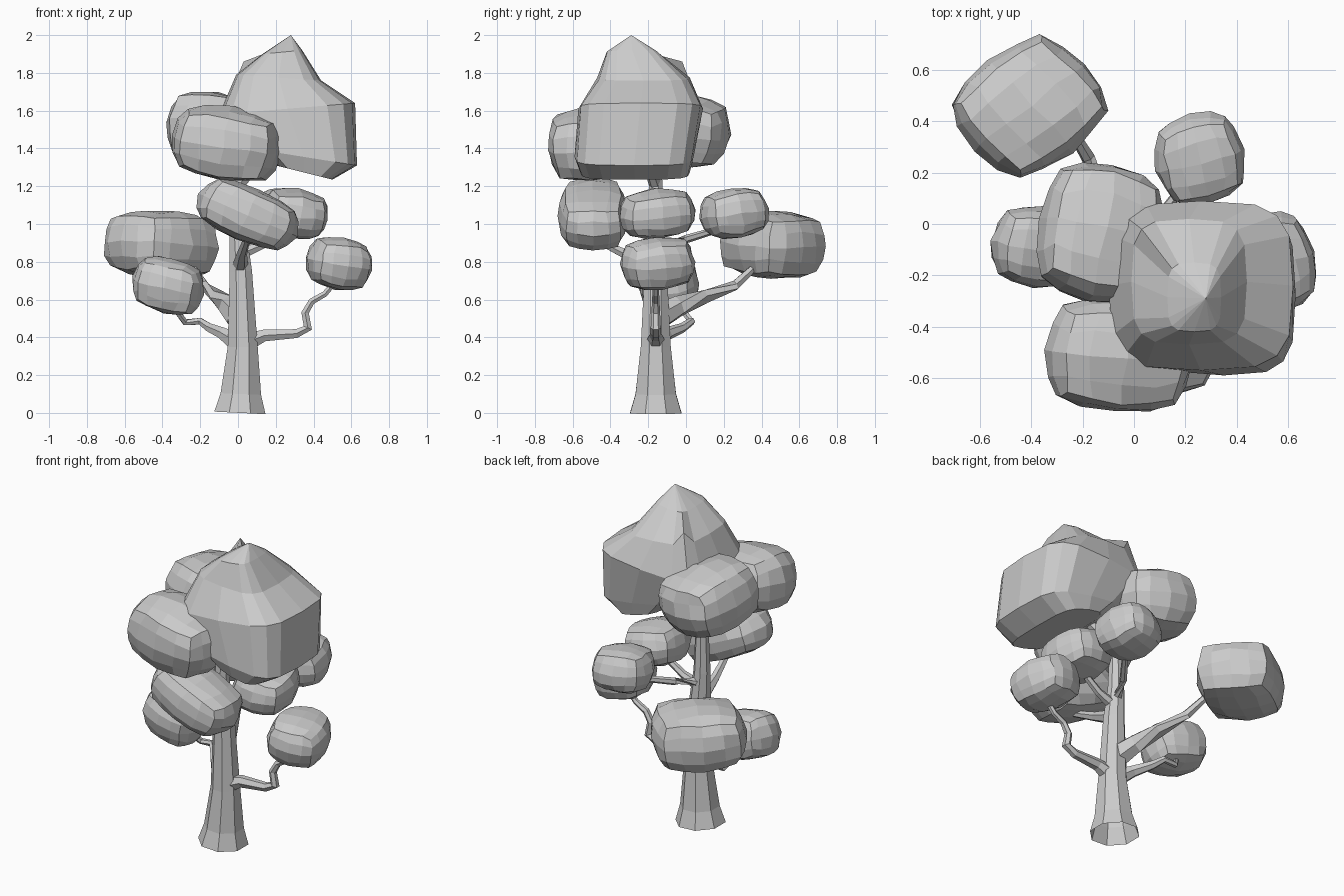
import bpy, bmesh, math, random
from mathutils import Vector, Matrix, Euler

cube = bpy.data.objects.get("Cube")
if cube:
    bpy.data.objects.remove(cube, do_unlink=True)
random.seed(4)

# One plain grey for the whole tree
grey = bpy.data.materials.new("plain_grey")
grey.use_nodes = True
GREY = (0.6, 0.6, 0.6, 1)
grey.diffuse_color = GREY
grey.node_tree.nodes["Principled BSDF"].inputs["Base Color"].default_value = GREY


def finish(bm, name):
    bmesh.ops.recalc_face_normals(bm, faces=bm.faces[:])
    mesh = bpy.data.meshes.new(name)
    bm.to_mesh(mesh)
    bm.free()
    mesh.materials.append(grey)
    obj = bpy.data.objects.new(name, mesh)
    bpy.context.collection.objects.link(obj)
    return obj


def bridge(bm, rings):
    """Join each ring of vertices to the next with quads."""
    for a, b in zip(rings, rings[1:]):
        for k in range(len(a)):
            n = (k + 1) % len(a)
            bm.faces.new((a[k], a[n], b[n], b[k]))


def tube(name, path, sides=6):
    """Faceted tube through points (x, y, z, radius), open at its foot."""
    bm = bmesh.new()
    pts = [Vector(p[:3]) for p in path]
    rings = []
    for i, p in enumerate(pts):
        along = (pts[min(i + 1, len(pts) - 1)] - pts[max(i - 1, 0)]).normalized()
        side = along.cross(Vector((0, 1, 0)))
        if side.length < 0.5:
            side = along.cross(Vector((1, 0, 0)))
        side.normalize()
        up = along.cross(side)
        ring = []
        for k in range(sides):
            a = math.tau * (k + 0.5) / sides
            ring.append(bm.verts.new(p + path[i][3] * (side * math.cos(a) + up * math.sin(a))))
        rings.append(ring)
    bridge(bm, rings)
    bm.faces.new(rings[-1])
    return finish(bm, name)


def foliage(name, lo, hi, dims, rot, boxy=0.2):
    """Rounded box of leaves, turned by rot degrees and fitted between lo and hi."""
    bm = bmesh.new()
    bmesh.ops.create_cube(bm, size=2)
    bmesh.ops.subdivide_edges(bm, edges=bm.edges[:], cuts=3, use_grid_fill=True)
    turn = Euler([math.radians(r) for r in rot]).to_matrix()
    size = Matrix.Diagonal(dims)
    for v in bm.verts:
        ball = v.co.normalized()
        v.co = turn @ size @ (ball.lerp(v.co, boxy))
        v.co += Vector([random.uniform(-1, 1) for _ in range(3)]) * 0.04 * min(dims)
    for axis in range(3):
        low = min(v.co[axis] for v in bm.verts)
        high = max(v.co[axis] for v in bm.verts)
        for v in bm.verts:
            t = (v.co[axis] - low) / (high - low)
            v.co[axis] = lo[axis] + t * (hi[axis] - lo[axis])
    return finish(bm, name)


def crown(name, rows, tip, spur, sides=16):
    """Rounded-square rows (left x, right x, front y, back y, left z, right z) up to a tip."""
    bm = bmesh.new()
    rings = []
    for x0, x1, y0, y1, z0, z1 in rows:
        ring = []
        for k in range(sides):
            a = math.tau * k / sides
            c, s = math.cos(a), math.sin(a)
            u = 0.5 + 0.5 * math.copysign(abs(c) ** 0.55, c)
            w = 0.5 + 0.5 * math.copysign(abs(s) ** 0.55, s)
            ring.append(bm.verts.new((x0 + u * (x1 - x0), y0 + w * (y1 - y0), z0 + u * (z1 - z0))))
        rings.append(ring)
    bridge(bm, rings)
    bm.faces.new(rings[0])
    top = bm.verts.new(tip)
    for k in range(sides):
        bm.faces.new((rings[-1][k], rings[-1][(k + 1) % sides], top))
    # Draw one back corner out into a second, smaller point
    spur = Vector(spur)
    min(rings[-2], key=lambda v: (v.co - spur).length).co = spur
    return finish(bm, name)


# Trunk with flared foot
tube("trunk", [(0.01, -0.16, 0, 0.147), (0.015, -0.16, 0.1, 0.116),
               (0.025, -0.16, 0.35, 0.086), (0.015, -0.16, 0.75, 0.064),
               (0.0, -0.16, 0.95, 0.05), (0.0, -0.16, 1.3, 0.034)], sides=8)

# Branches
branches = {
    "lower_left_branch": [(0.04, -0.16, 0.37, 0.055), (0.14, -0.16, 0.41, 0.036),
                          (0.31, -0.16, 0.42, 0.027), (0.37, -0.16, 0.45, 0.027),
                          (0.355, -0.16, 0.53, 0.023), (0.39, -0.16, 0.59, 0.02),
                          (0.46, -0.16, 0.63, 0.018), (0.52, -0.16, 0.7, 0.015)],
    "lower_right_branch": [(0, -0.16, 0.37, 0.055), (-0.08, -0.1, 0.42, 0.035),
                           (-0.15, -0.02, 0.45, 0.026), (-0.2, 0.03, 0.485, 0.02),
                           (-0.28, 0.03, 0.48, 0.018), (-0.34, -0.03, 0.56, 0.016)],
    "back_branch": [(0.01, -0.16, 0.5, 0.075), (-0.05, -0.04, 0.565, 0.058),
                    (-0.11, 0.1, 0.615, 0.04), (-0.18, 0.26, 0.675, 0.028),
                    (-0.24, 0.36, 0.77, 0.02)],
    "front_branch": [(0.01, -0.16, 0.77, 0.045), (0.02, -0.32, 0.84, 0.028),
                     (0.05, -0.5, 0.93, 0.018)],
    "left_branch": [(0.01, -0.16, 0.84, 0.035), (0.13, -0.16, 0.89, 0.024),
                    (0.29, -0.15, 1.0, 0.018)],
    "back_left_branch": [(0.0, -0.16, 0.88, 0.035), (0.08, 0, 0.92, 0.022),
                         (0.23, 0.2, 0.98, 0.017)],
    "crown_branch": [(0, -0.16, 1.2, 0.034), (0.1, -0.2, 1.32, 0.03), (0.22, -0.24, 1.42, 0.025)],
}
for name, path in branches.items():
    tube(name, path)

# Leaf clusters
foliage("back_right_leaves", (-0.71, 0.18, 0.71), (-0.1, 0.74, 1.07), (0.29, 0.26, 0.2), (0, 4, 40), 0.28)
foliage("back_left_leaves", (0.08, 0.07, 0.92), (0.43, 0.44, 1.19), (0.18, 0.18, 0.14), (8, 0, 14))
foliage("left_leaves", (0.36, -0.35, 0.65), (0.71, 0.05, 0.93), (0.18, 0.2, 0.14), (6, 8, 15))
foliage("mid_left_leaves", (0.13, -0.35, 0.92), (0.475, 0.05, 1.19), (0.18, 0.2, 0.13), (6, 8, 10))
foliage("right_leaves", (-0.56, -0.25, 0.52), (-0.18, 0.07, 0.83), (0.19, 0.16, 0.13), (5, 12, -8))
foliage("front_leaves", (-0.22, -0.68, 0.86), (0.32, -0.31, 1.24), (0.28, 0.18, 0.15), (0, 24, 0), 0.25)
foliage("upper_front_leaves", (-0.35, -0.73, 1.23), (0.23, -0.28, 1.63), (0.29, 0.22, 0.19), (5, 9, -4), 0.25)
foliage("upper_right_leaves", (-0.38, -0.31, 1.3), (0.12, 0.24, 1.7), (0.25, 0.27, 0.2), (-10, 6, -12), 0.25)

# Large peaked crown, leaning out to the left
crown("crown_leaves", [(0.2, 0.5, -0.56, 0.02, 1.31, 1.235),
                       (0.07, 0.63, -0.59, 0.04, 1.40, 1.31),
                       (-0.1, 0.62, -0.57, 0.09, 1.58, 1.64),
                       (-0.01, 0.44, -0.47, 0.02, 1.79, 1.76),
                       (0.13, 0.34, -0.42, -0.15, 1.90, 1.92)],
      tip=(0.28, -0.29, 2.0), spur=(0.03, -0.02, 1.86))
